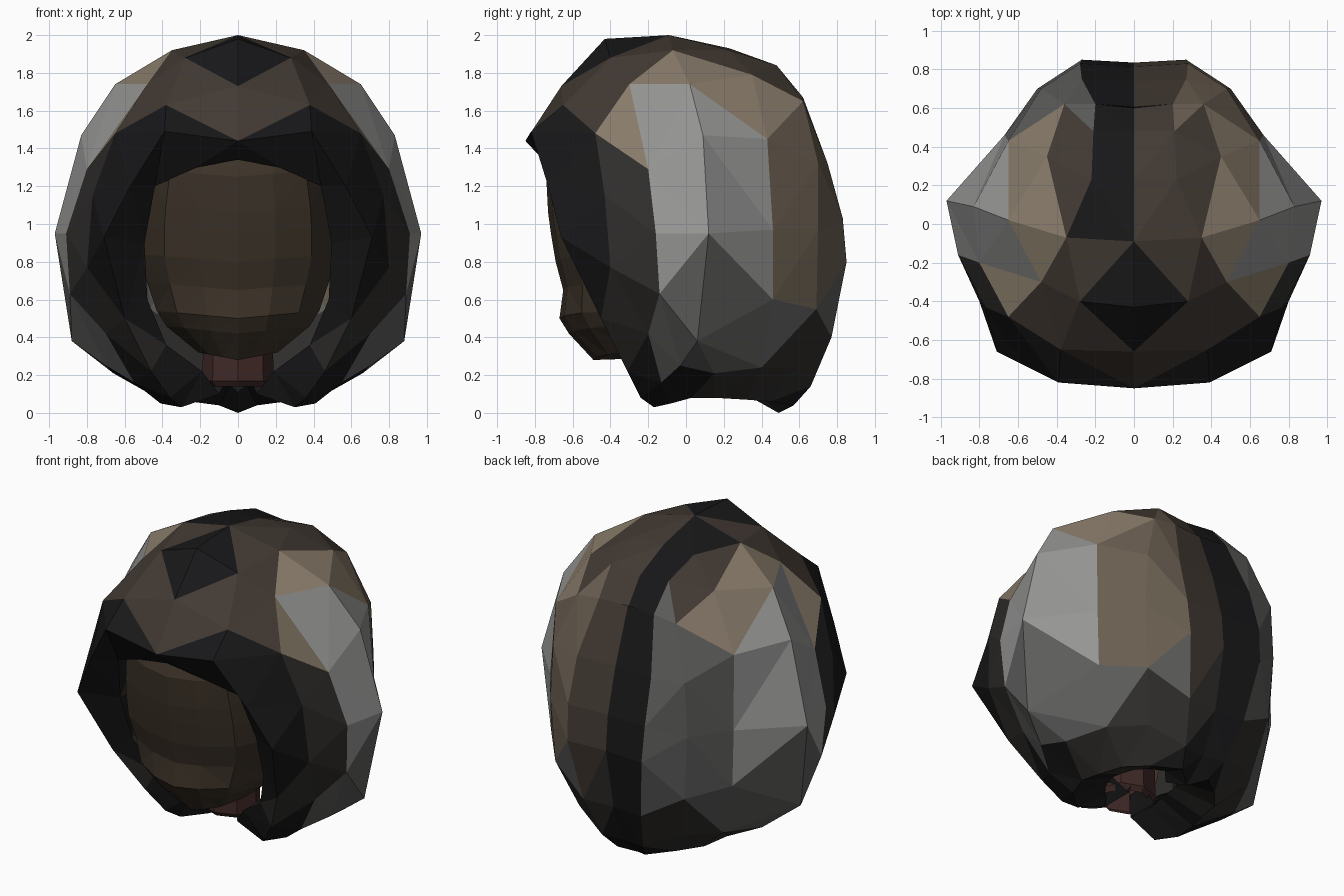
import bpy, bmesh, math

if "Cube" in bpy.data.objects:
    bpy.data.objects.remove(bpy.data.objects["Cube"])


def material(name, rgb):
    m = bpy.data.materials.new(name)
    m.diffuse_color = (*rgb, 1)
    m.use_nodes = True
    m.node_tree.nodes["Principled BSDF"].inputs["Base Color"].default_value = m.diffuse_color
    return m


PALETTE = {
    "black": (.009, .009, .010), "charcoal": (.03, .028, .026), "slate": (.11, .11, .107),
    "grey": (.30, .30, .295), "tan": (.25, .20, .145), "taupe": (.14, .11, .08),
    "brown": (.055, .042, .033), "skin": (.045, .032, .021), "neck_red": (.05, .022, .02)}
NAMES = list(PALETTE)
MATS = {n: material(n, c) for n, c in PALETTE.items()}


def loft(name, rows, colour):
    """Skin half loops (x >= 0), mirror across x, triangulate, colour each facet."""
    bm = bmesh.new()
    for side in (1, -1):
        grid = [[bm.verts.new((side * x, y, z)) for x, y, z in row] for row in rows]
        for a, b in zip(grid, grid[1:]):
            for i in range(len(a) - 1):
                bm.faces.new((a[i], a[i + 1], b[i + 1], b[i]))
    bmesh.ops.remove_doubles(bm, verts=bm.verts, dist=0.003)
    bmesh.ops.triangulate(bm, faces=bm.faces, quad_method='SHORT_EDGE')
    bmesh.ops.recalc_face_normals(bm, faces=bm.faces)
    for f in bm.faces:
        f.material_index = NAMES.index(colour(*f.calc_center_median()))
    me = bpy.data.meshes.new(name)
    bm.to_mesh(me)
    bm.free()
    for n in NAMES:
        me.materials.append(MATS[n])
    ob = bpy.data.objects.new(name, me)
    bpy.context.collection.objects.link(ob)
    return ob


# Hair: half loops running crown to nape, from the face opening to the back
front_loops = [
    [(0, -.74, 1.34), (.22, -.72, 1.30), (.44, -.62, 1.20), (.495, -.52, .90),
     (.48, -.42, .60), (.38, -.31, .36), (.19, -.22, .22), (.10, -.15, .10)],
    [(0, -.85, 1.44), (.39, -.82, 1.49), (.57, -.73, 1.20), (.71, -.66, .93),
     (.60, -.45, .50), (.46, -.31, .22), (.36, -.24, .08), (.30, -.17, .03)],
    [(0, -.66, 1.73), (.38, -.65, 1.63), (.65, -.48, 1.48), (.77, -.43, 1.15),
     (.80, -.40, .77), (.70, -.20, .42), (.55, -.13, .16), (.41, -.08, .05)],
    [(0, -.43, 1.98), (.28, -.40, 1.88), (.48, -.30, 1.74), (.80, -.20, 1.29),
     (.91, -.16, .95), (.89, -.14, .63), (.70, -.03, .25), (.43, .03, .08)]]
back_loops = [
    [(0, -.09, 2.0), (.35, -.07, 1.92), (.65, .02, 1.74), (.83, .09, 1.47),
     (.97, .12, .95), (.88, .06, .38), (.66, .15, .21), (.40, .15, .08)],
    [(0, .23, 1.93), (.22, .23, 1.92), (.45, .35, 1.79), (.65, .43, 1.45),
     (.67, .46, .97), (.66, .46, .60), (.55, .40, .24), (.36, .32, .07)],
    [(0, .48, 1.82), (.21, .48, 1.84), (.36, .62, 1.65), (.48, .70, 1.32),
     (.50, .70, .97), (.47, .69, .55), (.37, .58, .24), (.25, .45, .06)],
    [(0, .60, 1.66), (.20, .62, 1.67), (.27, .75, 1.32), (.28, .83, 1.03),
     (.27, .85, .80), (.21, .77, .40), (.15, .66, .14), (.10, .57, .04)]]
loops = front_loops + back_loops
# groove down the middle of the back
loops.append([(0, y - .015, z) for x, y, z in loops[-1][:-1]] + [(0, .49, 0)])
# lining behind the rim of the opening
loops.insert(0, [(x, y + .22, z) for x, y, z in loops[0]])
# turn the lower hem inwards
loops = [r + [(r[-1][0] * .45, r[-1][1] * .6, r[-1][2] + .11)] for r in loops]


def hair_colour(x, y, z):
    ax = abs(x)
    if y < -.3 and z > 1.56:                          # fringe and crown
        return "black" if ax < .12 else "brown"
    if y < -.5 or (z < 1 and y < -.36) or (z < .3 and ax < .6 and y < .1) or z < .1:
        return "black"
    if ax < .21 and y > .0:                           # stripe beside the parting
        return "black" if x < 0 or z < .3 else ("brown" if z > .6 else "charcoal")
    if y < -.19 and z < 1.45:                         # sides of the opening
        return "charcoal"
    if z < .42:
        return "slate" if ax > .5 and z > .25 else "charcoal"
    if y > .5:
        return "taupe" if x > 0 and z > .6 else "slate"
    if ax > .6 and y > -.3:
        return "grey" if z > .7 else "slate"
    if ax > .42:
        return "tan" if z > 1.4 else "slate"
    return "brown"


loft("hair", loops, hair_colour)

# Face: rows of (height, half width, middle y, side y) bent into a shallow mask
face_rows = [(1.42, .42, -.66, -.50), (1.25, .48, -.74, -.45), (1.06, .51, -.73, -.40),
             (.95, .52, -.715, -.38), (.80, .52, -.69, -.36), (.65, .48, -.65, -.33),
             (.50, .43, -.67, -.30), (.42, .38, -.62, -.27),
             (.28, .21, -.49, -.25), (.29, .15, -.2, -.1)]
bend = [(0, 0), (.38, .07), (.75, .32), (1, 1)]
face = [[(w * u, ym + (ys - ym) * t, z + .04 * u) for u, t in bend]
        for z, w, ym, ys in face_rows]
loft("face", face, lambda x, y, z: "skin")

# Neck: open eight-sided tube, slightly flared at its base
neck = [[(r * math.sin(a), -.08 - .9 * r * math.cos(a), z)
         for a in [math.pi * i / 4 for i in range(5)]]
        for z, r in ((.14, .16), (.17, .19), (.5, .18))]
loft("neck", neck, lambda x, y, z: "neck_red")
